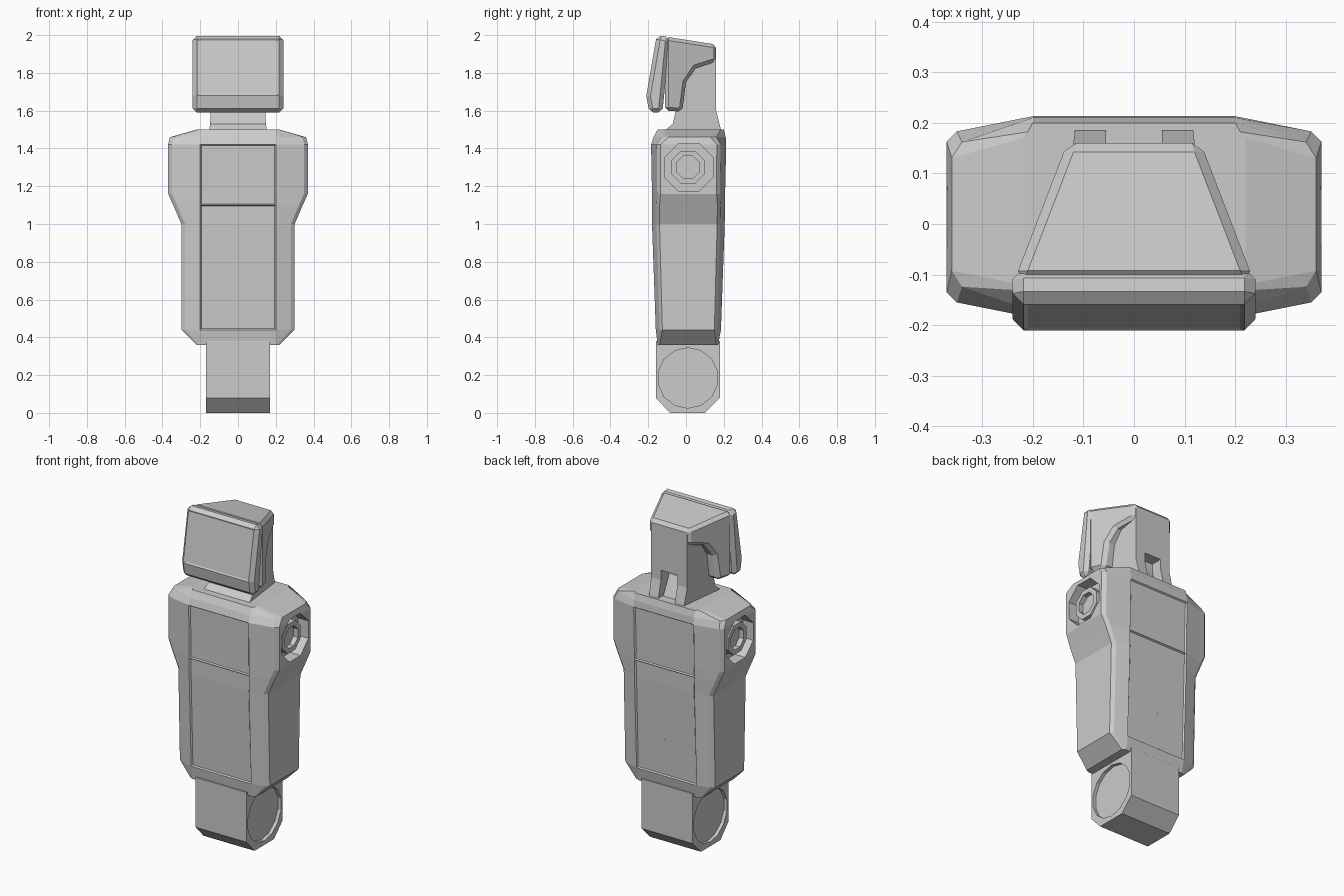
import bpy, bmesh, math
from mathutils import Matrix

cube = bpy.data.objects.get("Cube")
if cube:
    bpy.data.objects.remove(cube, do_unlink=True)

grey = bpy.data.materials.new("plain_grey")
grey.use_nodes = True
grey.diffuse_color = (0.6, 0.6, 0.6, 1)
grey.node_tree.nodes["Principled BSDF"].inputs["Base Color"].default_value = (0.6, 0.6, 0.6, 1)


def finish(bm, name):
    bmesh.ops.recalc_face_normals(bm, faces=bm.faces[:])
    mesh = bpy.data.meshes.new(name)
    bm.to_mesh(mesh)
    bm.free()
    mesh.materials.append(grey)
    obj = bpy.data.objects.new(name, mesh)
    bpy.context.collection.objects.link(obj)
    return obj


def box(name, x, y, z):
    bm = bmesh.new()
    bmesh.ops.create_cube(bm, size=1)
    for v in bm.verts:
        v.co = [lo + (c + 0.5) * (hi - lo) for c, (lo, hi) in zip(v.co, (x, y, z))]
    return finish(bm, name)


def prism(name, axis, centre, r1, r2, depth, sides):
    """Regular prism or cone along the x or y axis."""
    bm = bmesh.new()
    bmesh.ops.create_cone(bm, cap_ends=True, segments=sides, radius1=r1, radius2=r2, depth=depth)
    bm.transform(Matrix.Rotation(math.pi / sides, 4, 'Z'))
    turn = Matrix.Rotation(math.pi / 2, 4, 'Y') if axis == 'X' else Matrix.Rotation(-math.pi / 2, 4, 'X')
    bm.transform(Matrix.Translation(centre) @ turn)
    return finish(bm, name)


def side_profile(name, points, half_width):
    """Extrude a (y, z) outline across x; the half width depends on y."""
    bm = bmesh.new()
    rings = [[bm.verts.new((s * half_width(y), y, z)) for y, z in points] for s in (-1, 1)]
    for ring in rings:
        bm.faces.new(ring)
    n = len(points)
    for i in range(n):
        j = (i + 1) % n
        bm.faces.new((rings[0][i], rings[0][j], rings[1][j], rings[1][i]))
    return finish(bm, name)


def apply(obj, mod):
    bpy.context.view_layer.objects.active = obj
    bpy.ops.object.modifier_apply(modifier=mod.name)


def cut(obj, cutter):
    cutter.hide_render = True
    mod = obj.modifiers.new("cut", 'BOOLEAN')
    mod.operation, mod.solver, mod.object = 'DIFFERENCE', 'EXACT', cutter
    apply(obj, mod)
    bpy.data.objects.remove(cutter, do_unlink=True)


def chamfer(obj, width):
    mod = obj.modifiers.new("chamfer", 'BEVEL')
    mod.width, mod.segments, mod.angle_limit = width, 1, math.radians(40)
    apply(obj, mod)


# Torso: stacked chamfered sections (height, half width, front, back, corner setback)
sections = [
    (0.36, 0.22, -0.15, 0.17, 0.01), (0.44, 0.30, -0.16, 0.185, 0.035),
    (1.00, 0.30, -0.18, 0.205, 0.04), (1.10, 0.343, -0.18, 0.206, 0.04),
    (1.16, 0.37, -0.18, 0.207, 0.045), (1.42, 0.37, -0.185, 0.213, 0.05),
    (1.46, 0.36, -0.172, 0.21, 0.08), (1.50, 0.22, -0.15, 0.20, 0.03)]
bm = bmesh.new()
rings = []
for z, w, front, back, s in sections:
    half = [(0.2, front), (w - 0.02 + 0.01 * (w < 0.25), front + s * 0.6), (w, front + s),
            (w, back - s), (w - 0.02 + 0.01 * (w < 0.25), back - s * 0.6), (0.2, back)]
    outline = half + [(-x, y) for x, y in reversed(half)]
    rings.append([bm.verts.new((x, y, z)) for x, y in outline])
for low, high in zip(rings, rings[1:]):
    for i in range(12):
        j = (i + 1) % 12
        bm.faces.new((low[i], low[j], high[j], high[i]))
bm.faces.new(rings[0])
bm.faces.new(rings[-1])
bmesh.ops.recalc_face_normals(bm, faces=bm.faces[:])
# Sunken front and back panels
for bottom, top in ((0.44, 1.10), (1.10, 1.42)):
    panel = [f for f in bm.faces if all(abs(abs(v.co.x) - 0.2) < 0.001 for v in f.verts)
             and all(bottom - 0.01 < v.co.z < top + 0.01 for v in f.verts)]
    bmesh.ops.inset_region(bm, faces=panel, thickness=0.008, depth=-0.008)
torso = finish(bm, "torso")

# Shoulder sockets with ringed joints
for side, label in ((1, "left"), (-1, "right")):
    cut(torso, prism("socket_cutter", 'X', (side * 0.36, 0.015, 1.30), 0.138, 0.138, 0.12, 8))
    joint = prism(label + "_shoulder_joint", 'X', (side * 0.32, 0.01, 1.30), 0.095, 0.095, 0.06, 8)
    cut(joint, prism("bore_cutter", 'X', (side * 0.35, 0.01, 1.30), 0.065, 0.065, 0.06, 8))

# Round back hatch with an upright handle
cut(torso, prism("hatch_cutter", 'Y', (0, 0.20, 0.77), 0.10, 0.178, 0.13, 8))
handle = box("hatch_handle", (-0.03, 0.03), (0.12, 0.185), (0.65, 0.89))
chamfer(handle, 0.012)

# Hip block with recessed round sides
hip = side_profile("hip_block", [(-0.16, 0.38), (-0.16, 0.08), (-0.085, 0), (0.10, 0),
                                 (0.18, 0.08), (0.18, 0.38)], lambda y: 0.17)
for side in (1, -1):
    cut(hip, prism("disc_cutter", 'X', (side * 0.17, 0.01, 0.185), 0.16, 0.16, 0.04, 14))

# Neck column, flared at the foot and notched at the back
neck = side_profile("neck", [(-0.13, 1.48), (-0.07, 1.53), (-0.05, 1.62), (-0.05, 1.92),
                             (0.16, 1.92), (0.16, 1.60), (0.19, 1.48)],
                    lambda y: 0.145 - 0.12 * (y + 0.05))
cut(neck, box("notch_cutter", (-0.055, 0.055), (0.09, 0.3), (1.45, 1.66)))
side_profile("notch_wedge", [(0.08, 1.48), (0.155, 1.48), (0.085, 1.62)], lambda y: 0.05)

# Head shell tapering to the back
head = side_profile("head_shell", [(-0.11, 1.60), (-0.02, 1.595), (0.0, 1.75), (0.05, 1.825),
                                   (0.16, 1.86), (0.16, 1.95), (-0.11, 1.992)],
                    lambda y: 0.232 - 0.385 * (y + 0.1))
chamfer(head, 0.018)

# Tilted face slab with a shallow sunken screen
slab = side_profile("face_slab", [(-0.155, 2.0), (-0.21, 1.68), (-0.195, 1.59),
                                  (-0.125, 1.59), (-0.085, 1.988)], lambda y: 0.24)
chamfer(slab, 0.022)
bm = bmesh.new()
bm.from_mesh(slab.data)
bm.normal_update()
face = max((f for f in bm.faces if f.normal.y < -0.9), key=lambda f: f.calc_area())
bmesh.ops.inset_region(bm, faces=[face], thickness=0.012, depth=-0.004)
bm.to_mesh(slab.data)
bm.free()
